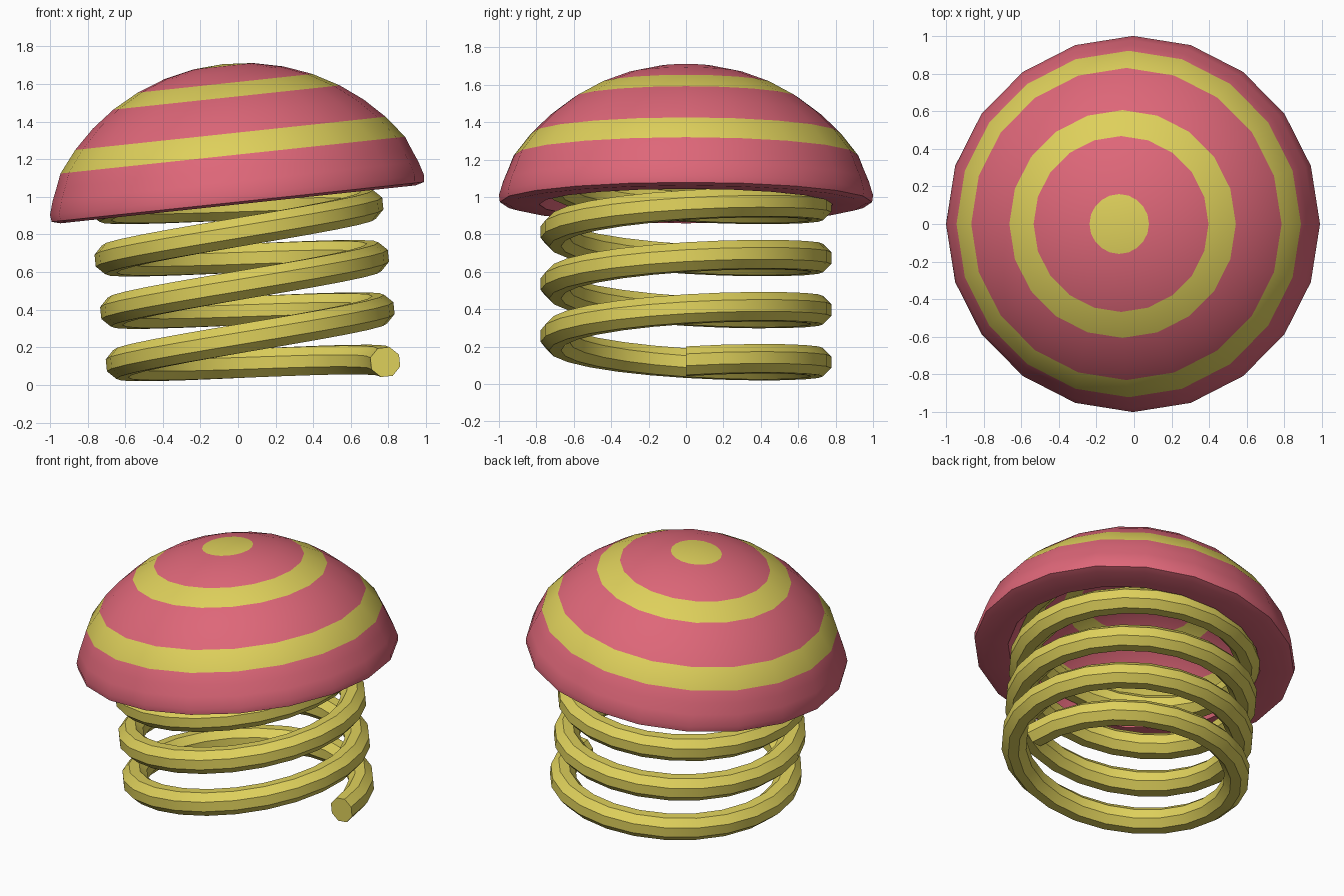
import bpy, bmesh
from math import sin, cos, pi, radians
from mathutils import Vector

if "Cube" in bpy.data.objects:
    bpy.data.objects.remove(bpy.data.objects["Cube"])

TILT = radians(6.1)
U = Vector((cos(TILT), 0, sin(TILT)))     # leaning sideways axis
Y = Vector((0, 1, 0))
V = Vector((-sin(TILT), 0, cos(TILT)))    # leaning up axis


def material(name, rgb):
    m = bpy.data.materials.new(name)
    m.diffuse_color = (*rgb, 1)
    m.use_nodes = True
    m.node_tree.nodes["Principled BSDF"].inputs["Base Color"].default_value = m.diffuse_color
    return m


pink = material("pink", (0.73, 0.135, 0.19))
yellow = material("yellow", (0.73, 0.63, 0.105))


def finish(name, bm, mats):
    bmesh.ops.recalc_face_normals(bm, faces=bm.faces)
    me = bpy.data.meshes.new(name)
    bm.to_mesh(me)
    bm.free()
    ob = bpy.data.objects.new(name, me)
    bpy.context.collection.objects.link(ob)
    for m in mats:
        me.materials.append(m)
    bpy.ops.object.select_all(action='DESELECT')
    ob.select_set(True)
    bpy.context.view_layer.objects.active = ob
    bpy.ops.object.shade_smooth_by_angle(angle=radians(40))
    return ob


# Striped hollow dome: a lathe profile running over the outside, under the rim and up inside
def build_cap():
    origin = Vector((0, 0, 0.96))
    centre = -0.365
    angles = [8.2, 16.5, 24.8, 32.9, 40.5, 48.1, 55.7]
    yellow_bands = (0, 3, 6)
    arc = lambda r: [(r * sin(radians(a)), centre + r * cos(radians(a))) for a in angles]
    outer = arc(1.115)
    rim = [(0.95, 0.19), (0.978, 0.123), (1.0, 0.05), (0.995, 0.013), (0.95, 0), (0.785, 0)]
    inner = arc(0.861)[::-1]
    profile = outer + rim + inner
    n = 20
    bm = bmesh.new()
    rings = [[bm.verts.new(origin + U * (r * cos(2 * pi * i / n)) + Y * (r * sin(2 * pi * i / n)) + V * h)
              for i in range(n)] for r, h in profile]
    tops = [bm.verts.new(origin + V * (centre + r)) for r in (1.115, 0.861)]
    last = len(rings) - 1
    for k in range(last):
        band = min(k + 1, last - k)           # same band number outside and inside
        for i in range(n):
            j = (i + 1) % n
            f = bm.faces.new((rings[k][i], rings[k][j], rings[k + 1][j], rings[k + 1][i]))
            f.material_index = int(band in yellow_bands)
    for top, ring in zip(tops, (rings[0], rings[-1])):
        for i in range(n):
            bm.faces.new((top, ring[i], ring[(i + 1) % n])).material_index = 1
    finish("striped_cap", bm, [pink, yellow])


# Leaning coil spring: an octagon swept along a helix
def build_spring():
    base = Vector((0.087, 0, 0.047))
    radius, tube, pitch, turns, steps, sides = 0.70, 0.083, 0.28, 4, 24, 8
    bm = bmesh.new()
    rings = []
    for k in range(turns * steps + 1):
        t = 2 * pi * k / steps
        out = U * cos(t) + Y * sin(t)
        mid = base + out * radius + V * (pitch * t / (2 * pi))
        rings.append([bm.verts.new(mid + out * (tube * cos(a)) + V * (tube * sin(a)))
                      for a in (2 * pi * (s + 0.5) / sides for s in range(sides))])
    for a, b in zip(rings, rings[1:]):
        for i in range(sides):
            j = (i + 1) % sides
            bm.faces.new((a[i], a[j], b[j], b[i]))
    bm.faces.new(rings[0])
    bm.faces.new(rings[-1])
    finish("coil_spring", bm, [yellow])


build_cap()
build_spring()
